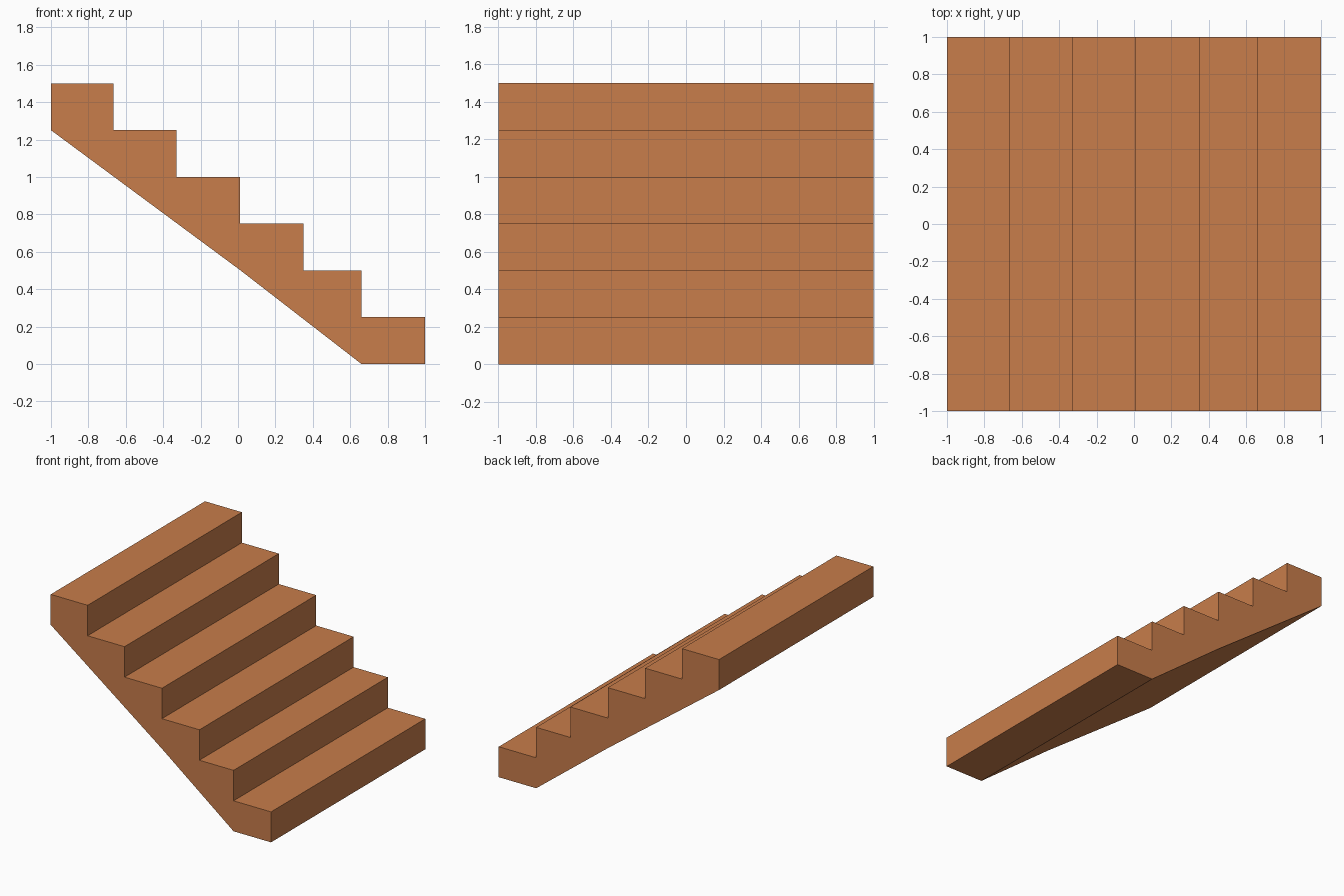
import bpy
import bmesh

if "Cube" in bpy.data.objects:
    bpy.data.objects.remove(bpy.data.objects["Cube"])

# Side profile of the flight: stepped top, sloped underside
edges = [-1.0, -0.665, -0.33, 0.01, 0.35, 0.66, 1.0]
rise = 0.25
profile = []
for i in range(6):
    z = 1.5 - rise * i
    profile += [(edges[i], z), (edges[i + 1], z)]
# Bottom tread base, then the slightly bent soffit
profile += [(1.0, 0.0), (0.66, 0.0), (0.01, 0.503), (-1.0, 1.25)]

# Extrude the profile across the stair width
bm = bmesh.new()
face = bm.faces.new([bm.verts.new((x, -1.0, z)) for x, z in profile])
out = bmesh.ops.extrude_face_region(bm, geom=[face])
verts = [g for g in out["geom"] if isinstance(g, bmesh.types.BMVert)]
bmesh.ops.translate(bm, verts=verts, vec=(0, 2, 0))
bmesh.ops.recalc_face_normals(bm, faces=bm.faces)

mesh = bpy.data.meshes.new("stair_flight")
bm.to_mesh(mesh)
bm.free()

mat = bpy.data.materials.new("terracotta")
mat.diffuse_color = (0.578, 0.205, 0.07, 1.0)
mat.use_nodes = True
mat.node_tree.nodes["Principled BSDF"].inputs["Base Color"].default_value = mat.diffuse_color
mesh.materials.append(mat)

stairs = bpy.data.objects.new("stair_flight", mesh)
bpy.context.collection.objects.link(stairs)
